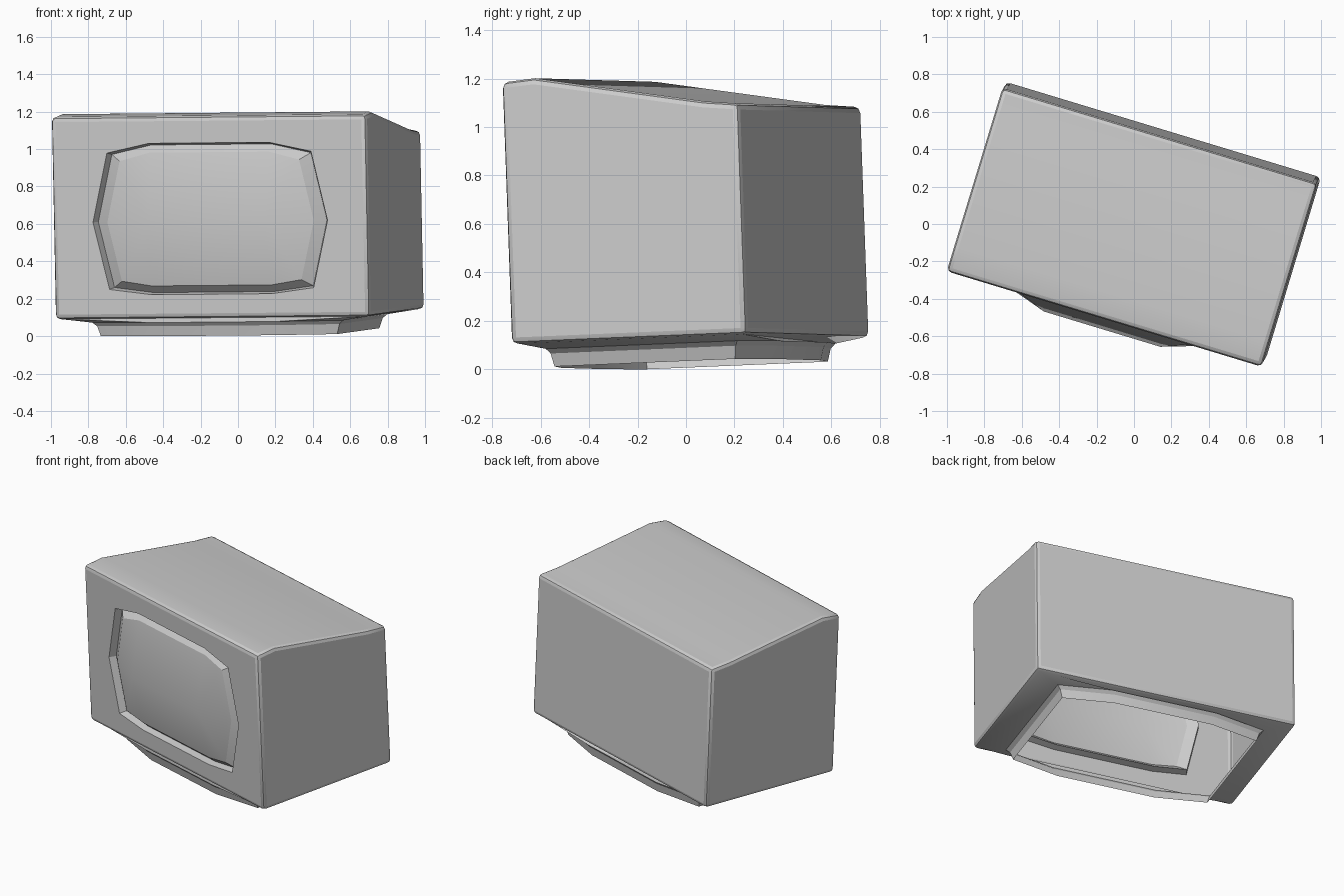
import bpy, bmesh, math
from mathutils import Vector, Matrix

if "Cube" in bpy.data.objects:
    bpy.data.objects.remove(bpy.data.objects["Cube"])

# Local axes of the turned, slightly tipped set: across, depth, up
N = Vector((-0.02, -0.036, 1)).normalized()
U = Vector((0.957, -0.29, 0.009))
U = (U - N * U.dot(N)).normalized()
V = N.cross(U)
PLACE = Matrix((U, V, N)).transposed().to_4x4()
PLACE.translation = (0.012, 0.022, 0)


def finish(bm, name):
    bmesh.ops.recalc_face_normals(bm, faces=bm.faces)
    bm.transform(PLACE)
    me = bpy.data.meshes.new(name)
    bm.to_mesh(me)
    bm.free()
    ob = bpy.data.objects.new(name, me)
    bpy.context.collection.objects.link(ob)
    bpy.ops.object.select_all(action='DESELECT')
    ob.select_set(True)
    bpy.context.view_layer.objects.active = ob
    bpy.ops.object.shade_smooth_by_angle(angle=math.radians(20))
    return ob


def screen_ring(s, depth):
    """Ten-sided screen outline, shrunk towards its middle by s."""
    half = [(0.335, 0.42), (0.57 * s, 0.37 * s), (0.655 * s, 0),
            (0.57 * s, -0.36 * s), (0.335, -0.39)]
    half = [(a, h * s if a == 0.335 else h) for a, h in half]
    pts = half + [(-a, h) for a, h in reversed(half)]
    return [Vector((a, depth, 0.635 + h)) for a, h in pts]


def base_ring(s, h):
    """Eight-sided foot outline."""
    half = [(0.33, 0.46), (0.66, 0.39), (0.66, -0.39), (0.33, -0.46)]
    pts = half + [(-a, b) for a, b in reversed(half)]
    return [Vector((a * s, b * s, h)) for a, b in pts]


def loft(bm, rings):
    rows = [[bm.verts.new(p) for p in r] for r in rings]
    for r, q in zip(rows, rows[1:]):
        n = len(r)
        for i in range(n):
            j = (i + 1) % n
            bm.faces.new((r[i], r[j], q[j], q[i]))
    return rows


def cut_opening(bm, normal, points):
    """Replace the big flat panel facing 'normal' by one with an opening."""
    normal = Vector(normal)
    bm.normal_update()
    panel = max((f for f in bm.faces if f.normal.dot(normal) > 0.95),
                key=lambda f: f.calc_area())
    edges = list(panel.edges)
    bmesh.ops.delete(bm, geom=[panel], context='FACES_ONLY')
    vs = [bm.verts.new(p) for p in points]
    edges += [bm.edges.new((vs[i - 1], vs[i])) for i in range(len(vs))]
    bmesh.ops.triangle_fill(bm, edges=edges, normal=normal,
                            use_beauty=True, use_dissolve=False)


FRONT = -0.51

# Cabinet: side profile carried across, edges softened, front and floor opened
bm = bmesh.new()
profile = [(FRONT, 0.118), (0.51, 0.118), (0.51, 1.07),
           (0.36, 1.085), (-0.37, 1.21), (FRONT, 1.198)]
left, right = loft(bm, [[Vector((a, b, h)) for b, h in profile]
                        for a in (-0.88, 0.88)])
bm.faces.new(left)
bm.faces.new(right)
bmesh.ops.recalc_face_normals(bm, faces=bm.faces)
hard = [e for e in bm.edges if e.calc_face_angle() > math.radians(45)]
bmesh.ops.bevel(bm, geom=hard, offset=0.025, segments=2, profile=0.5,
                affect='EDGES')
cut_opening(bm, (0, -1, 0), screen_ring(1, FRONT))
cut_opening(bm, (0, 0, -1), base_ring(1.06, 0.095))
finish(bm, "cabinet")

# Screen: recessed rim and faceted bulging glass
bm = bmesh.new()
rows = loft(bm, [screen_ring(1, FRONT), screen_ring(0.975, -0.465),
                 screen_ring(0.88, -0.505)])
g = rows[-1]
r, l = (bm.verts.new((a, -0.587, 0.635)) for a in (0.325, -0.325))
for f in ((r, g[2], g[1], g[0]), (r, g[4], g[3], g[2]),
          (l, g[7], g[6], g[5]), (l, g[9], g[8], g[7]),
          (l, r, g[0], g[9]), (r, l, g[5], g[4])):
    bm.faces.new(f)
ob = finish(bm, "screen")
# Make sure the glass faces outwards
if sum((p.normal.dot(V) * p.area for p in ob.data.polygons)) > 0:
    ob.data.flip_normals()

# Foot: open, slightly flared ring under the cabinet
bm = bmesh.new()
loft(bm, [base_ring(1.06, 0.095), base_ring(1.025, 0.075),
          base_ring(1.0, 0.021)])
finish(bm, "foot")
